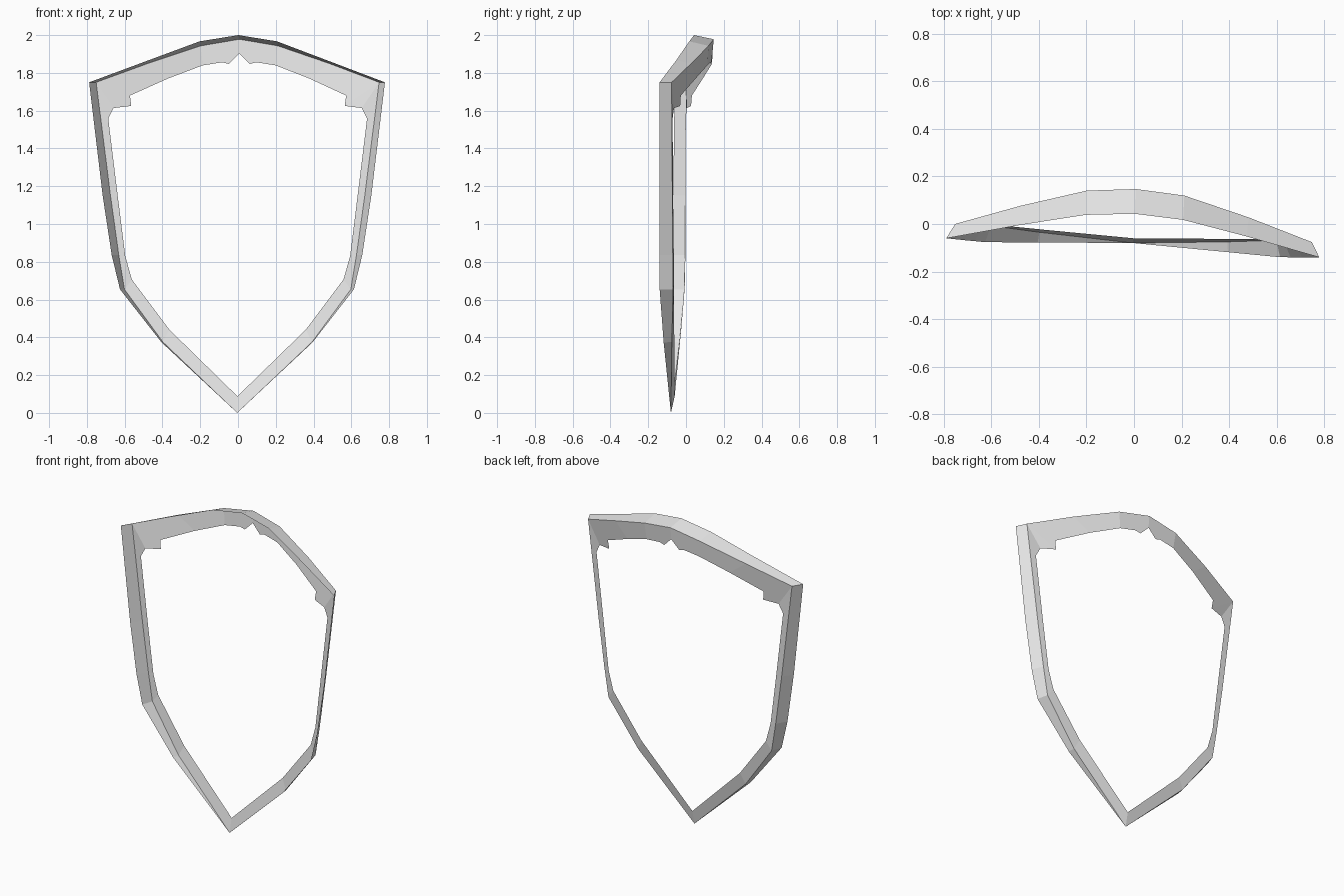
import bpy, bmesh

old = bpy.data.objects.get("Cube")
if old:
    bpy.data.objects.remove(old, do_unlink=True)

steel = bpy.data.materials.new("light grey metal")
steel.use_nodes = True
color = (0.8, 0.8, 0.8, 1)
steel.diffuse_color = color
steel.node_tree.nodes["Principled BSDF"].inputs["Base Color"].default_value = color

# Half outlines running from the top centre round the corner to the bottom tip
front_edge = [(0, .043, 2), (.205, .028, 1.967), (.475, -.028, 1.866),
              (.784, -.1, 1.75), (.712, -.104, 1.15), (.664, -.106, .835),
              (.62, -.108, .654), (.4, -.098, .373), (0, -.08, 0)]
back_edge = [(0, .147, 1.978), (.205, .13, 1.943), (.48, .052, 1.85),
             (.75, -.038, 1.75), (.674, -.038, 1.15), (.63, -.038, .835),
             (.6, -.038, .654), (.395, -.055, .375)]
inner_edge = [(0, .14, 1.902), (.055, .135, 1.847), (.09, .134, 1.856),
              (.193, .123, 1.84), (.375, .07, 1.77), (.573, .002, 1.68),
              (.566, -.002, 1.625), (.658, -.03, 1.614), (.686, -.036, 1.558),
              (.636, -.036, 1.15), (.596, -.034, .83), (.561, -.034, .706),
              (.362, -.044, .441), (0, -.06, .088)]

bm = bmesh.new()
front = [bm.verts.new(p) for p in front_edge]
back = [bm.verts.new(p) for p in back_edge] + [front[-1]]
inner = [bm.verts.new(p) for p in inner_edge]

# Outer wall, tapering to nothing at the tip
for i in range(len(front) - 1):
    ring = [front[i], front[i + 1], back[i + 1], back[i]]
    bm.faces.new(list(dict.fromkeys(ring)))

# Flange: each outline segment takes a run of inner points, including the notches
runs = [(0, 3), (3, 4), (4, 6), (6, 9), (9, 10), (10, 11), (11, 12), (12, 13)]
for i, (a, b) in enumerate(runs):
    if i == 3:
        bm.faces.new([back[3], inner[7], inner[6]])
        a = 7
    bm.faces.new([back[i], back[i + 1]] + inner[a:b + 1][::-1])

bmesh.ops.recalc_face_normals(bm, faces=bm.faces)
mesh = bpy.data.meshes.new("shield_rim")
bm.to_mesh(mesh)
bm.free()
mesh.materials.append(steel)

rim = bpy.data.objects.new("shield_rim", mesh)
bpy.context.collection.objects.link(rim)
mirror = rim.modifiers.new("Mirror", 'MIRROR')
mirror.use_clip = True
mirror.merge_threshold = 0.001

# The rim is turned slightly about its upright axis
rim.rotation_euler.z = -0.051
